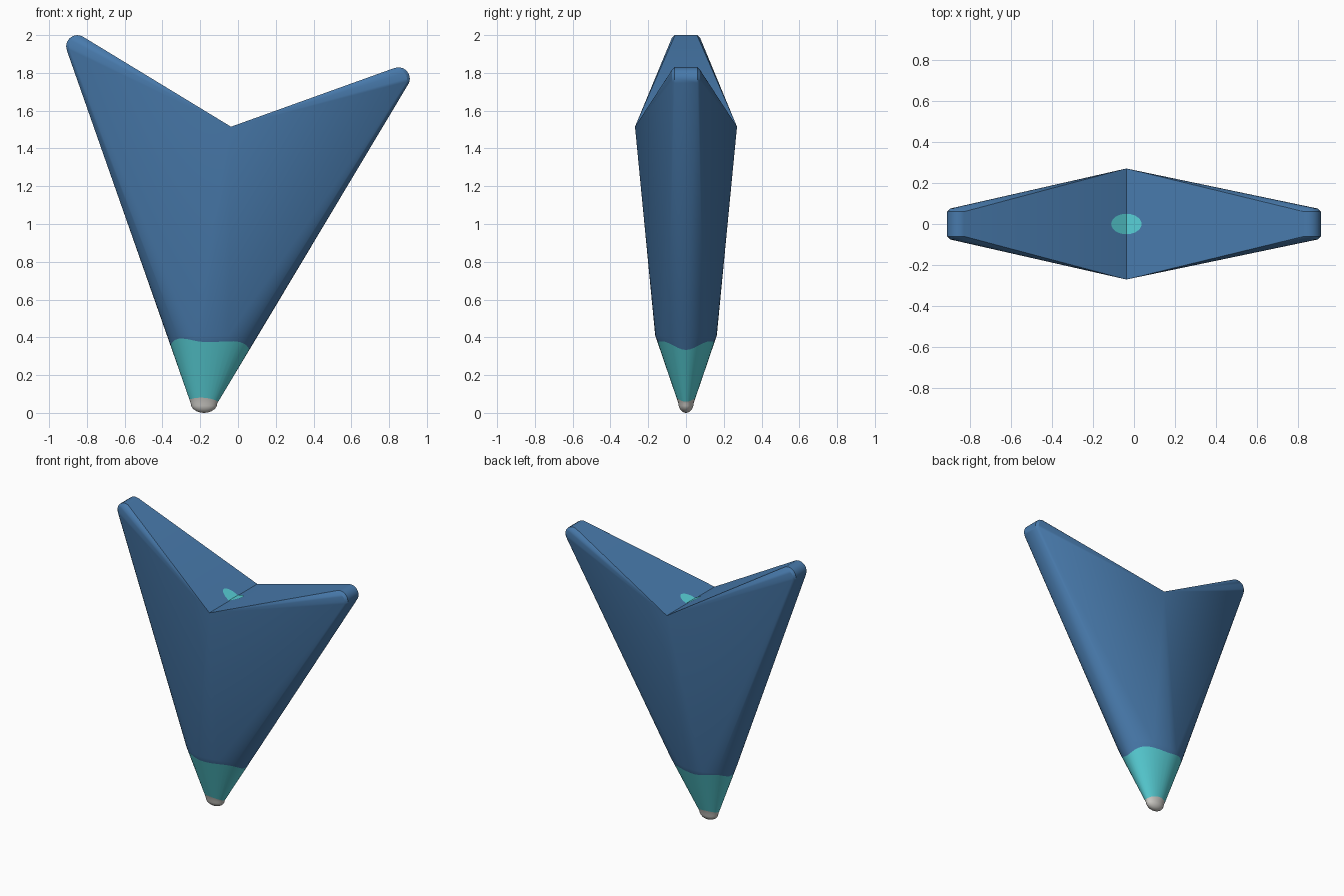
import bpy, bmesh, math
from math import sin, cos, pi

if "Cube" in bpy.data.objects:
    bpy.data.objects.remove(bpy.data.objects["Cube"])

N = 40                      # segments around the lower cone
CX, NOTCH_X, NOTCH_Z = -0.18, -0.037, 1.515


def material(name, color):
    m = bpy.data.materials.new(name)
    m.diffuse_color = (*color, 1)
    m.use_nodes = True
    m.node_tree.nodes["Principled BSDF"].inputs["Base Color"].default_value = m.diffuse_color
    return m


BLUE = material("steel blue", (0.065, 0.195, 0.413))
TEAL = material("teal", (0.098, 0.631, 0.680))
GREY = material("light grey", (0.61, 0.597, 0.565))


def cone_point(a, z, scale=1.0, h=None):
    """Point on the lower cone at angle a; the cone has uneven left and right sides."""
    t = (z if h is None else h) - 0.05
    rx = 0.07 + t * (0.60 if cos(a) > 0 else 0.35)
    return (CX + scale * rx * cos(a), scale * (0.04 + t * 0.342) * sin(a), z)


def arm_tip(x, z):
    """Rounded end of an arm: a short bevelled cylinder along y."""
    pts = []
    for y, r in ((-0.075, 0.045), (-0.06, 0.06), (0.06, 0.06), (0.075, 0.045)):
        pts += [(x + r * cos(k * pi / 8), y, z + r * sin(k * pi / 8)) for k in range(16)]
    return pts


def hull(points, ids):
    """Triangles of the convex hull, as index sets."""
    bm = bmesh.new()
    index = {bm.verts.new(points[i]): i for i in ids}
    bmesh.ops.convex_hull(bm, input=list(bm.verts))
    tris = {frozenset(index[v] for v in f.verts) for f in bm.faces}
    bm.free()
    return tris


def finish(bm, name, mats, angle=30):
    me = bpy.data.meshes.new(name)
    bm.to_mesh(me)
    bm.free()
    for m in mats:
        me.materials.append(m)
    ob = bpy.data.objects.new(name, me)
    bpy.context.collection.objects.link(ob)
    bpy.ops.object.select_all(action='DESELECT')
    ob.select_set(True)
    bpy.context.view_layer.objects.active = ob
    bpy.ops.object.shade_smooth_by_angle(angle=math.radians(angle))
    return ob


# Arms: each is a hull of the cone's top ring, the notch edge and its own tip
angles = [2 * pi * k / N for k in range(N)]
ring = [cone_point(a, 0.41) for a in angles]
notch = [(NOTCH_X, y, NOTCH_Z) for y in (-0.27, 0.27)]
left, right = arm_tip(-0.85, 1.94), arm_tip(0.85, 1.77)
points = ring + notch + left + right
base = list(range(N + 2))
l_ids = list(range(N + 2, N + 2 + len(left)))
r_ids = list(range(N + 2 + len(left), len(points)))
tris_l, tris_r = hull(points, base + l_ids), hull(points, base + r_ids)
shared = set(base)
outer = {t for t in tris_l | tris_r if not t <= shared}
outer |= {t for t in tris_l & tris_r if not t <= set(range(N))}

bm = bmesh.new()
verts = [bm.verts.new(p) for p in points]
for t in outer:
    bm.faces.new([verts[i] for i in t])


# Lower cone: teal band with a wavy top edge, grey rounded point
def teal_edge(a):
    return 0.387 - 0.012 * cos(4 * a) - 0.03 * cos(a) ** 2 - 0.012 * cos(a)


def grey_edge(a):
    return 0.08 - 0.015 * cos(a) ** 2 - 0.006 * cos(a)


rings = [(verts[:N], 0)]
rings.append(([bm.verts.new(cone_point(a, teal_edge(a))) for a in angles], 0))
rings.append(([bm.verts.new(cone_point(a, grey_edge(a))) for a in angles], 1))
for k in range(6, 0, -1):
    u = k * pi / 12
    rings.append(([bm.verts.new(cone_point(a, 0.05 * (1 - cos(u)), sin(u), 0.05))
                   for a in angles], 2))
for (up, _), (low, mat) in zip(rings, rings[1:]):
    for k in range(N):
        j = (k + 1) % N
        bm.faces.new((up[k], up[j], low[j], low[k])).material_index = mat
pole = bm.verts.new((CX, 0, 0))
low = rings[-1][0]
for k in range(N):
    bm.faces.new((low[k], low[(k + 1) % N], pole)).material_index = 2
bmesh.ops.delete(bm, geom=[v for v in bm.verts if not v.link_faces], context='VERTS')
bmesh.ops.recalc_face_normals(bm, faces=bm.faces)
finish(bm, "forked_body", (BLUE, TEAL, GREY))

# Teal spot lying in the notch, folded along the valley line
bm = bmesh.new()
for side, slope in ((-1, 0.609), (1, 0.36)):
    rim = []
    for k in range(13):
        a = -pi / 2 + k * pi / 12
        dx = 0.074 * cos(a)
        rim.append(bm.verts.new((NOTCH_X + side * dx, 0.05 * sin(a),
                                 NOTCH_Z + slope * dx + 0.004)))
    f = bm.faces.new(rim)
    f.normal_update()
    if f.normal.z < 0:
        f.normal_flip()
finish(bm, "notch_spot", (TEAL,))
